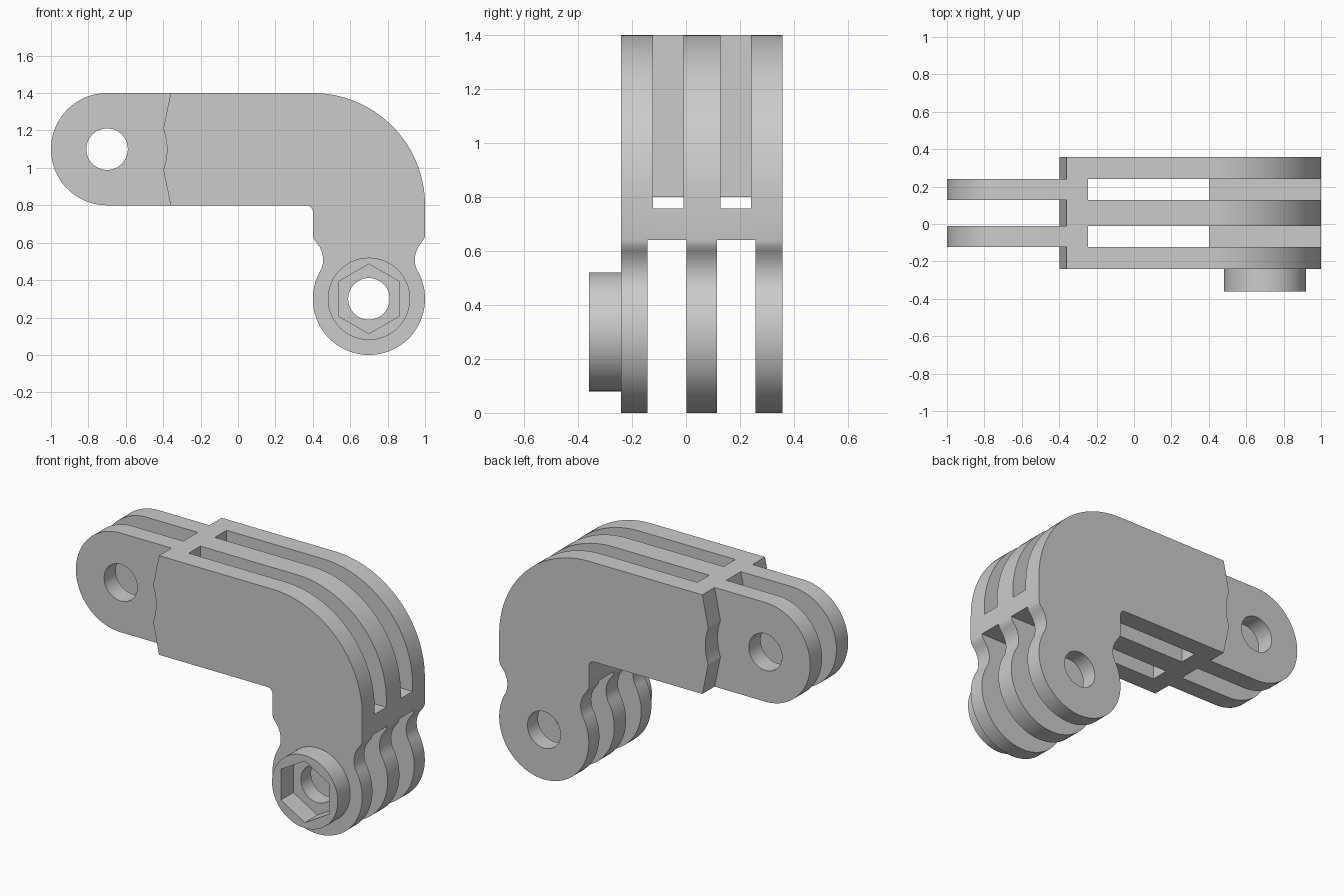
import bpy, bmesh, math

if "Cube" in bpy.data.objects:
    bpy.data.objects.remove(bpy.data.objects["Cube"])

grey = bpy.data.materials.new("light grey plastic")
grey.diffuse_color = (0.6, 0.6, 0.6, 1)
grey.use_nodes = True
grey.node_tree.nodes["Principled BSDF"].inputs["Base Color"].default_value = grey.diffuse_color


def arc(cx, cz, r, a0, a1, n):
    """Points on an arc in the x-z plane, angles in degrees."""
    pts = []
    for i in range(n + 1):
        a = math.radians(a0 + (a1 - a0) * i / n)
        pts.append((cx + r * math.cos(a), cz + r * math.sin(a)))
    return pts


def prism(name, pts, y0, y1):
    """Extrude an x-z outline from y0 to y1."""
    bm = bmesh.new()
    face = bm.faces.new([bm.verts.new((x, y0, z)) for x, z in pts])
    ext = bmesh.ops.extrude_face_region(bm, geom=[face], use_keep_orig=True)
    moved = [v for v in ext["geom"] if isinstance(v, bmesh.types.BMVert)]
    bmesh.ops.translate(bm, verts=moved, vec=(0, y1 - y0, 0))
    bmesh.ops.recalc_face_normals(bm, faces=bm.faces)
    mesh = bpy.data.meshes.new(name)
    bm.to_mesh(mesh)
    bm.free()
    mesh.materials.append(grey)
    ob = bpy.data.objects.new(name, mesh)
    bpy.context.collection.objects.link(ob)
    return ob


def box(x0, x1, z0, z1):
    return [(x0, z0), (x1, z0), (x1, z1), (x0, z1)]


def combine(target, pts, y0, y1, op="DIFFERENCE"):
    """Add or cut a prism on the target, then discard the helper."""
    tool = prism("cutter", pts, y0, y1)
    tool.hide_render = True
    mod = target.modifiers.new("bool", "BOOLEAN")
    mod.operation, mod.solver, mod.object = op, "EXACT", tool
    bpy.context.view_layer.objects.active = target
    bpy.ops.object.modifier_apply(modifier=mod.name)
    bpy.data.objects.remove(tool)


FRONT, BACK = -0.241, 0.358
PIN_X, PIN_Z = 0.7, 0.3        # lower pivot
TIP_X, TIP_Z = -0.7, 1.1       # upper pivot

# Elbow outline: bend, waisted neck, round foot, inner corner, round tip
neck = [(1.0, 0.64), (0.995, 0.62), (0.98, 0.6), (0.962, 0.575),
        (0.95, 0.545), (0.945, 0.515), (0.947, 0.485), (0.955, 0.457)]
outline = arc(0.4, 0.8, 0.6, 90, 0, 32)
outline += neck
outline += arc(PIN_X, PIN_Z, 0.3, 27.8, -207.8, 60)
outline += [(2 * PIN_X - x, z) for x, z in reversed(neck)]
outline += arc(0.365, 0.765, 0.035, 0, 90, 8)
outline += arc(TIP_X, TIP_Z, 0.3, 270, 90, 48)
bracket = prism("elbow_bracket", outline, FRONT, BACK)

# Raised nut boss on the front
combine(bracket, arc(PIN_X, PIN_Z, 0.22, 0, 360, 64)[:-1], -0.36, -0.19, "UNION")

# Slots through the arm and bend (same lanes as the two tip prongs)
lanes = [(-0.122, -0.01), (0.128, 0.241)]
for y0, y1 in lanes:
    combine(bracket, box(-0.245, 1.2, 0.758, 1.6), y0, y1)

# Gaps between the three foot prongs
for y0, y1 in [(-0.143, 0.002), (0.115, 0.257)]:
    combine(bracket, box(0.3, 1.2, -0.2, 0.64), y0, y1)

# Clearance around the two tip prongs, with a scooped shoulder
shoulder = [(-1.2, 0.7), (-0.339, 0.7)] + arc(TIP_X, TIP_Z, 0.32, -20.1, 20.1, 12)
shoulder += [(-0.339, 1.5), (-1.2, 1.5)]
for y0, y1 in [(-0.5, lanes[0][0]), (lanes[0][1], lanes[1][0]), (lanes[1][1], 0.5)]:
    combine(bracket, shoulder, y0, y1)

# Hexagonal nut pocket and the two pivot holes
combine(bracket, arc(PIN_X, PIN_Z, 0.186, 30, 390, 6)[:-1], -0.5, FRONT)
for x, z in [(PIN_X, PIN_Z), (TIP_X, TIP_Z)]:
    combine(bracket, arc(x, z, 0.111, 0, 360, 48)[:-1], -0.6, 0.6)

# Smooth curves, crisp edges
bpy.ops.object.select_all(action="DESELECT")
bracket.select_set(True)
bpy.context.view_layer.objects.active = bracket
bpy.ops.object.shade_smooth_by_angle(angle=math.radians(30))
